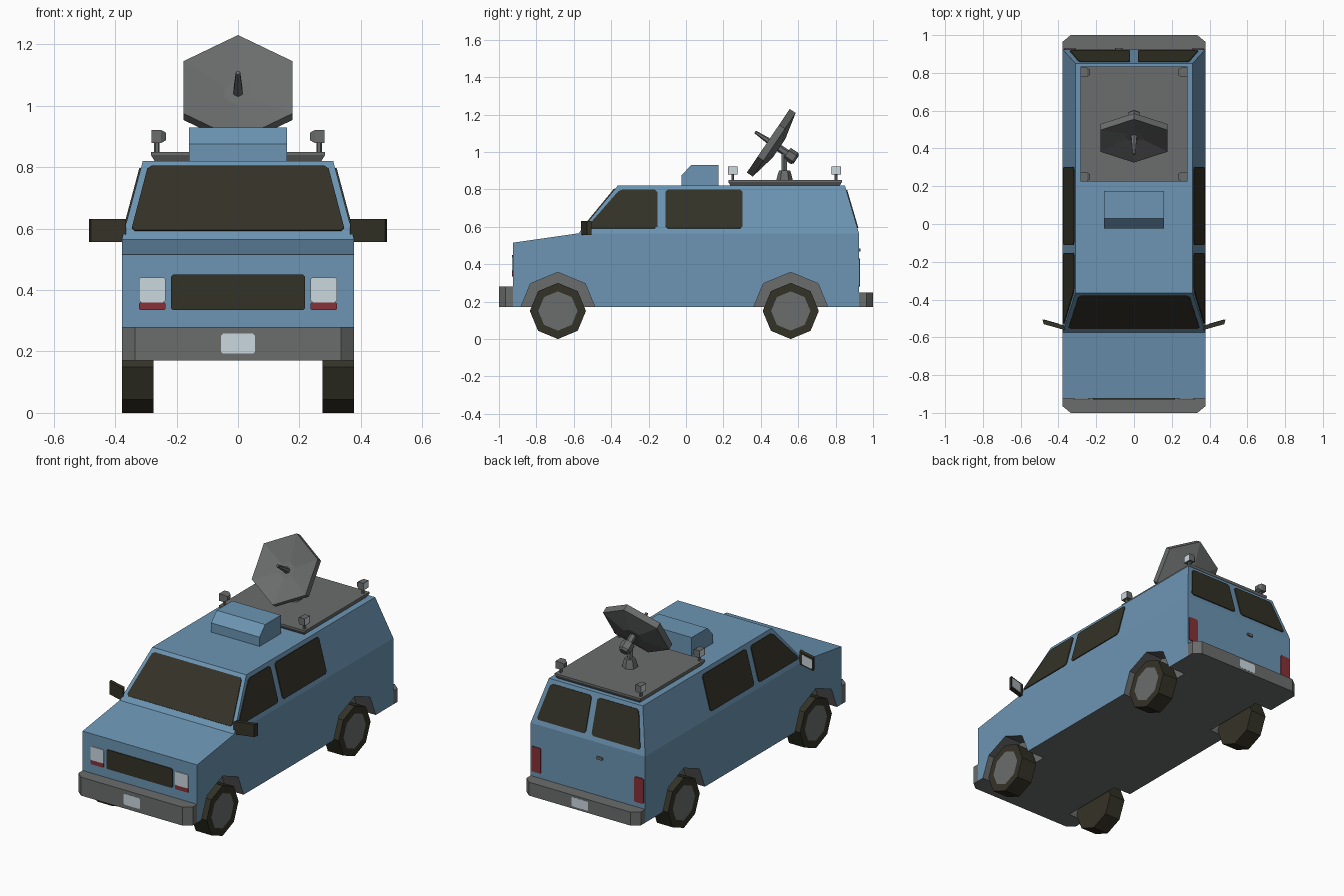
import bpy, bmesh, math
from mathutils import Vector as V

if "Cube" in bpy.data.objects:
    bpy.data.objects.remove(bpy.data.objects["Cube"])


def mat(name, r, g, b):
    m = bpy.data.materials.new(name)
    m.diffuse_color = (r, g, b, 1)
    m.use_nodes = True
    m.node_tree.nodes["Principled BSDF"].inputs["Base Color"].default_value = m.diffuse_color
    return m


BLUE = mat("body_blue", 0.15, 0.30, 0.45)
GREY = mat("trim_grey", 0.147, 0.152, 0.152)
DARK = mat("dark_glass_rubber", 0.034, 0.032, 0.020)
WHITE = mat("lamp_white", 0.60, 0.69, 0.74)
RED = mat("lamp_red", 0.24, 0.03, 0.038)


def finish(name, bm, *mats):
    bmesh.ops.recalc_face_normals(bm, faces=bm.faces[:])
    me = bpy.data.meshes.new(name)
    bm.to_mesh(me)
    bm.free()
    for m in mats:
        me.materials.append(m)
    ob = bpy.data.objects.new(name, me)
    bpy.context.collection.objects.link(ob)
    return ob


def add_loft(bm, rings):
    """Skin a row of equal-sized point rings and cap both ends."""
    vs = [[bm.verts.new(p) for p in r] for r in rings]
    n = len(vs[0])
    for a, b in zip(vs, vs[1:]):
        for i in range(n):
            j = (i + 1) % n
            bm.faces.new((a[i], a[j], b[j], b[i]))
    return bm.faces.new(vs[0]), bm.faces.new(vs[-1])


def loft(name, rings, *mats, end_mat=0):
    bm = bmesh.new()
    add_loft(bm, rings)[1].material_index = end_mat
    return finish(name, bm, *mats)


def ring(c, u, v, r, n, phase=0.0):
    c, u, v = V(c), V(u), V(v)
    angs = [phase + 2 * math.pi * i / n for i in range(n)]
    return [c + r * (math.cos(a) * u + math.sin(a) * v) for a in angs]


def rect(x0, x1, y0, y1, z):
    return [(x0, y0, z), (x1, y0, z), (x1, y1, z), (x0, y1, z)]


def plate(name, pts, out, m, corner=0.012, thick=0.005):
    """Thin panel lying on a body surface, with clipped corners."""
    bm = bmesh.new()
    f = bm.faces.new([bm.verts.new(p) for p in pts])
    if corner:
        bmesh.ops.bevel(bm, geom=bm.verts[:], offset=corner, segments=1, affect='VERTICES')
    f = bm.faces[:][0]
    f.normal_update()
    n = f.normal if f.normal.dot(V(out)) > 0 else -f.normal
    n = n.copy()
    ex = bmesh.ops.extrude_face_region(bm, geom=[f])
    for e in ex["geom"]:
        if isinstance(e, bmesh.types.BMVert):
            e.co += n * thick
    return finish(name, bm, m)


# Body shell: side profile, narrowing toward the roof
W, WR, BELT, ROOF = 0.378, 0.31, 0.565, 0.82
prof = [(-0.925, 0.17), (-0.925, 0.515), (-0.575, BELT), (-0.365, ROOF),
        (0.85, ROOF), (0.925, BELT), (0.925, 0.17)]
bm = bmesh.new()
sides = [[bm.verts.new((s * (WR if z > 0.6 else W), y, z)) for y, z in prof] for s in (-1, 1)]
for i in range(7):
    j = (i + 1) % 7
    f = bm.faces.new((sides[0][i], sides[0][j], sides[1][j], sides[1][i]))
    f.material_index = 1 if i == 6 else 0
for s in sides:
    bm.faces.new([s[i] for i in (0, 1, 2, 5, 6)])
    bm.faces.new([s[i] for i in (2, 3, 4, 5)])
body = finish("van_body", bm, BLUE, GREY)

# Wheel wells cut out of the body
AXLES = {"front": -0.685, "rear": 0.56}
Y, Z, X = (0, 1, 0), (0, 0, 1), (1, 0, 0)
bm = bmesh.new()
for y in AXLES.values():
    for s in (-1, 1):
        add_loft(bm, [ring((s * x, y, 0.15), Z, Y, 0.207, 8) for x in (0.262, 0.5)])
for f in bm.faces:
    f.material_index = 1
cutter = finish("wheel_well_cutter", bm, BLUE, GREY)
cutter.hide_render = True
cutter.hide_viewport = True
mod = body.modifiers.new("wheel_wells", 'BOOLEAN')
mod.operation = 'DIFFERENCE'
mod.object = cutter
mod.solver = 'EXACT'


def side_x(z):
    return W - (z - BELT) * (W - WR) / (ROOF - BELT)


def screen_y(z):
    return -0.575 + (z - BELT) * 0.21 / (ROOF - BELT)


def back_y(z):
    return 0.925 - (z - BELT) * 0.075 / (ROOF - BELT)


# Windscreen and grille
LO, HI = 0.592, 0.797
plate("windscreen", [(x, screen_y(z), z) for x, z in
      ((-0.348, LO), (0.348, LO), (0.293, HI + 0.005), (-0.293, HI + 0.005))], (0, -1, 1), DARK)


def wall(x0, x1, y, z0, z1):
    return [(x0, y, z0), (x1, y, z0), (x1, y, z1), (x0, y, z1)]


plate("grille", wall(-0.218, 0.218, -0.925, 0.335, 0.45), (0, -1, 0), DARK, 0.006)

for s, side in ((1, "right"), (-1, "left")):
    # Wheels with hub faces
    for end, y in AXLES.items():
        loft(f"{end}_{side}_wheel",
             [ring((s * x, y, 0.15), Z, Y, r, 8) for x, r in ((0.275, 0.15), (0.378, 0.15), (0.378, 0.105))],
             DARK, GREY, end_mat=1)
    # Side windows
    for name, pts in (("front", ((-0.535, LO), (-0.153, LO), (-0.153, HI), (-0.355, HI))),
                      ("rear", ((-0.11, LO), (0.303, LO), (0.303, HI), (-0.11, HI)))):
        plate(f"{name}_{side}_window", [(s * side_x(z), y, z) for y, z in pts], (s, 0, 0), DARK)
    # Back window
    plate(f"back_{side}_window", [(s * x, back_y(z), z) for x, z in
          ((0.02, LO), (0.342, LO), (0.29, HI), (0.02, HI))], (0, 1, 0), DARK)
    # Head, indicator and tail lamps
    plate(f"{side}_headlight", wall(s * 0.236, s * 0.322, -0.925, 0.36, 0.441), (0, -1, 0), WHITE, 0.006)
    plate(f"{side}_indicator", wall(s * 0.236, s * 0.322, -0.925, 0.335, 0.36), (0, -1, 0), RED, 0.004)
    plate(f"{side}_tail_lamp", wall(s * 0.308, s * 0.37, 0.925, 0.28, 0.43), (0, 1, 0), RED, 0.006)
    # Door mirror, swept back
    m = [(0.365, -0.562), (0.478, -0.53), (0.485, -0.505), (0.372, -0.537)]
    loft(f"{side}_mirror", [[(s * x, y, z) for x, y in m] for z in (0.557, 0.632)], DARK)
    a, b = V((m[3][0], m[3][1], 0)), V((m[2][0], m[2][1], 0))
    g = [a.lerp(b, t) + V((0, 0, z)) for t, z in ((0.22, 0.566), (0.93, 0.566), (0.93, 0.623), (0.22, 0.623))]
    plate(f"{side}_mirror_glass", [(s * p.x, p.y, p.z) for p in g], (0, 1, 0), WHITE, 0.004, 0.002)
    # Roof work lamps on short posts, lens facing outward
    for end, y in (("front", 0.25), ("rear", 0.803)):
        loft(f"{end}_{side}_lamp_post",
             [ring((s * 0.264, y, z), X, Y, 0.009, 6) for z in (0.845, 0.885)], GREY)
        loft(f"{end}_{side}_work_lamp",
             [[(s * x, y + a * h, 0.9 + b * h * 0.85) for a, b in ((-1, -1), (1, -1), (1, 1), (-1, 1))]
              for x, h in ((0.234, 0.014), (0.25, 0.025), (0.282, 0.025), (0.282, 0.022))],
             GREY, WHITE, end_mat=1)

# Bumpers with clipped corners, and number plates
for end, s, top, z0, z1 in (("front", -1, 0.28, 0.193, 0.258), ("rear", 1, 0.25, 0.183, 0.238)):
    out = [(-W, 0.92), (-W, 0.965), (-0.335, 1), (0.335, 1), (W, 0.965), (W, 0.92)]
    loft(f"{end}_bumper", [[(x, s * y, z) for x, y in out] for z in (0.17, top)], GREY)
    plate(f"{end}_blank_plate", wall(-0.055, 0.055, s * 0.996, z0, z1), (0, s, 0), WHITE, 0.006)
plate("back_door_handle", wall(-0.1, -0.06, 0.925, 0.468, 0.484), (0, 1, 0), GREY, 0.003, 0.008)

# Roof vent
vent = [(-0.025, 0.815), (-0.025, 0.875), (0.028, 0.93), (0.175, 0.93), (0.175, 0.815)]
loft("roof_vent", [[(x, y, z) for y, z in vent] for x in (-0.16, 0.16)], BLUE)

# Roof platform
loft("roof_platform", [rect(-0.268, 0.268, 0.24, 0.82, 0.815), rect(-0.284, 0.284, 0.226, 0.834, 0.84),
                       rect(-0.284, 0.284, 0.226, 0.834, 0.85)], GREY)

# Dish stand
loft("dish_base", [ring((0, 0.527, z), X, Y, r, 6, math.pi / 6)
                   for z, r in ((0.845, 0.045), (0.885, 0.035), (0.9, 0.03))], GREY)
loft("dish_post", [ring((0, 0.525, z), X, Y, 0.017, 6) for z in (0.89, 1.01)], GREY)

# Satellite dish, tilted up and forward, with its pivot and feed horn
axis, up, centre = V((0, -0.83, 0.56)), V((0, 0.56, 0.83)), V((0, 0.44, 1.06))


def dish_rings(steps, n):
    return [ring(centre + axis * d, up, X, r, n) for d, r in steps]


loft("dish", dish_rings(((-0.028, 0.05), (0, 0.205), (-0.038, 0.205), (-0.07, 0.06)), 6), GREY)
loft("dish_pivot", dish_rings(((-0.06, 0.02), (-0.12, 0.02), (-0.12, 0.036), (-0.168, 0.036), (-0.18, 0.025)), 6), GREY)
loft("feed_horn", dish_rings(((-0.03, 0.018), (0.085, 0.008)), 6), GREY)
